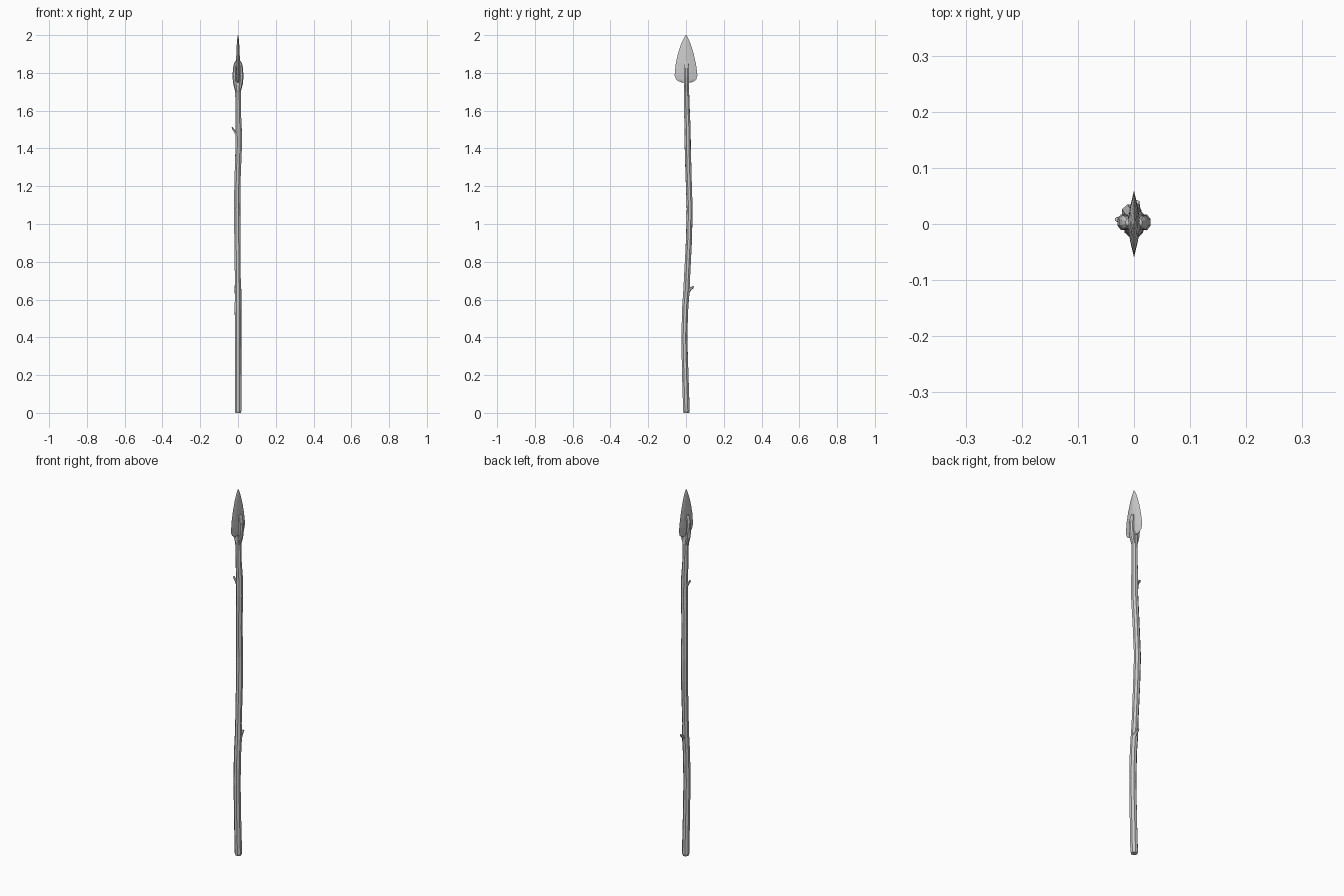
import bpy, bmesh, math, random
from mathutils import Vector

random.seed(4)

def finish(name, bm):
    bmesh.ops.recalc_face_normals(bm, faces=bm.faces)
    me = bpy.data.meshes.new(name)
    bm.to_mesh(me)
    bm.free()
    ob = bpy.data.objects.new(name, me)
    bpy.context.collection.objects.link(ob)
    return ob

def skin(name, rings):
    """Join rings of points into a closed faceted body."""
    bm = bmesh.new()
    vs = [[bm.verts.new(p) for p in r] for r in rings]
    n = len(vs[0])
    for a, b in zip(vs, vs[1:]):
        for i in range(n):
            j = (i + 1) % n
            bm.faces.new((a[i], a[j], b[j], b[i]))
    bm.faces.new(vs[0][::-1])
    bm.faces.new(vs[-1])
    return finish(name, bm)

def tube(name, path, sides, jitter=0.0, level=False):
    """path rows: x, y, z, radius_a, radius_b"""
    pts = [Vector(p[:3]) for p in path]
    rings = []
    for i, p in enumerate(path):
        t = (pts[min(i + 1, len(pts) - 1)] - pts[max(i - 1, 0)]).normalized()
        if level:
            t = Vector((0, 0, 1))
        ref = Vector((0, 1, 0)) if abs(t.z) > 0.6 else Vector((0, 0, 1))
        u = ref.cross(t).normalized()
        v = t.cross(u)
        ring = []
        for k in range(sides):
            a = 2 * math.pi * (k + 0.5) / sides
            s = 1 + random.uniform(-jitter, jitter)
            ring.append(pts[i] + u * p[3] * s * math.cos(a) + v * p[4] * s * math.sin(a))
        rings.append(ring)
    return skin(name, rings)

# Crooked wooden shaft
tube("shaft", [
    (0, 0.002, 0.0, .016, .016), (0, 0.002, 0.012, .019, .019),
    (0, -0.004, 0.2, .018, .018), (0, -0.009, 0.4, .018, .017),
    (0, -0.004, 0.56, .018, .017), (0, 0.003, 0.65, .019, .018),
    (-.001, 0.006, 0.72, .017, .017), (-.003, 0.016, 0.92, .018, .017),
    (-.005, 0.02, 1.08, .018, .017), (-.002, 0.014, 1.25, .017, .017),
    (.004, 0.009, 1.42, .018, .017), (.003, 0.009, 1.5, .019, .017),
    (.001, 0.005, 1.6, .016, .016), (0, 0.003, 1.71, .016, .015),
    (0, 0.002, 1.765, .020, .014),
], 8, 0.05, level=True)

# Two prongs of the split tip, gripping the blade
for side, s in (("left", -1), ("right", 1)):
    tube("prong_" + side, [
        (s * .007, .003, 1.70, .008, .011), (s * .015, .003, 1.74, .011, .014),
        (s * .019, .003, 1.78, .011, .015), (s * .017, .003, 1.825, .010, .014),
        (s * .014, .003, 1.85, .008, .012), (s * .011, .003, 1.863, .004, .006),
    ], 8, 0.03, level=True)

# Broken twigs
tube("upper_twig", [
    (-.008, .008, 1.48, .010, .010), (-.018, .008, 1.493, .007, .007),
    (-.027, .008, 1.503, .005, .005), (-.031, .008, 1.512, .004, .004)], 6)
tube("lower_twig", [
    (.005, .012, 0.645, .011, .011), (.005, .023, 0.657, .008, .008),
    (.005, .033, 0.662, .006, .006), (.005, .039, 0.670, .005, .005)], 6)

# Leaf-shaped blade: z, half width, half thickness, y shift
rows = [(1.75, .026, .006, .002), (1.755, .04, .008, .002), (1.765, .053, .009, .001),
        (1.785, .06, .010, 0), (1.805, .059, .011, 0), (1.85, .053, .011, -.001),
        (1.9, .042, .009, -.001), (1.945, .028, .007, -.001), (1.975, .016, .005, 0),
        (1.99, .008, .003, 0), (2.0, .001, .001, 0)]
section = [(0, -1), (.65, -.5), (1, 0), (.65, .5), (0, 1), (-.65, .5), (-1, 0), (-.65, -.5)]
blade = skin("blade", [[(t * a, y + w * b, z) for a, b in section] for z, w, t, y in rows])
